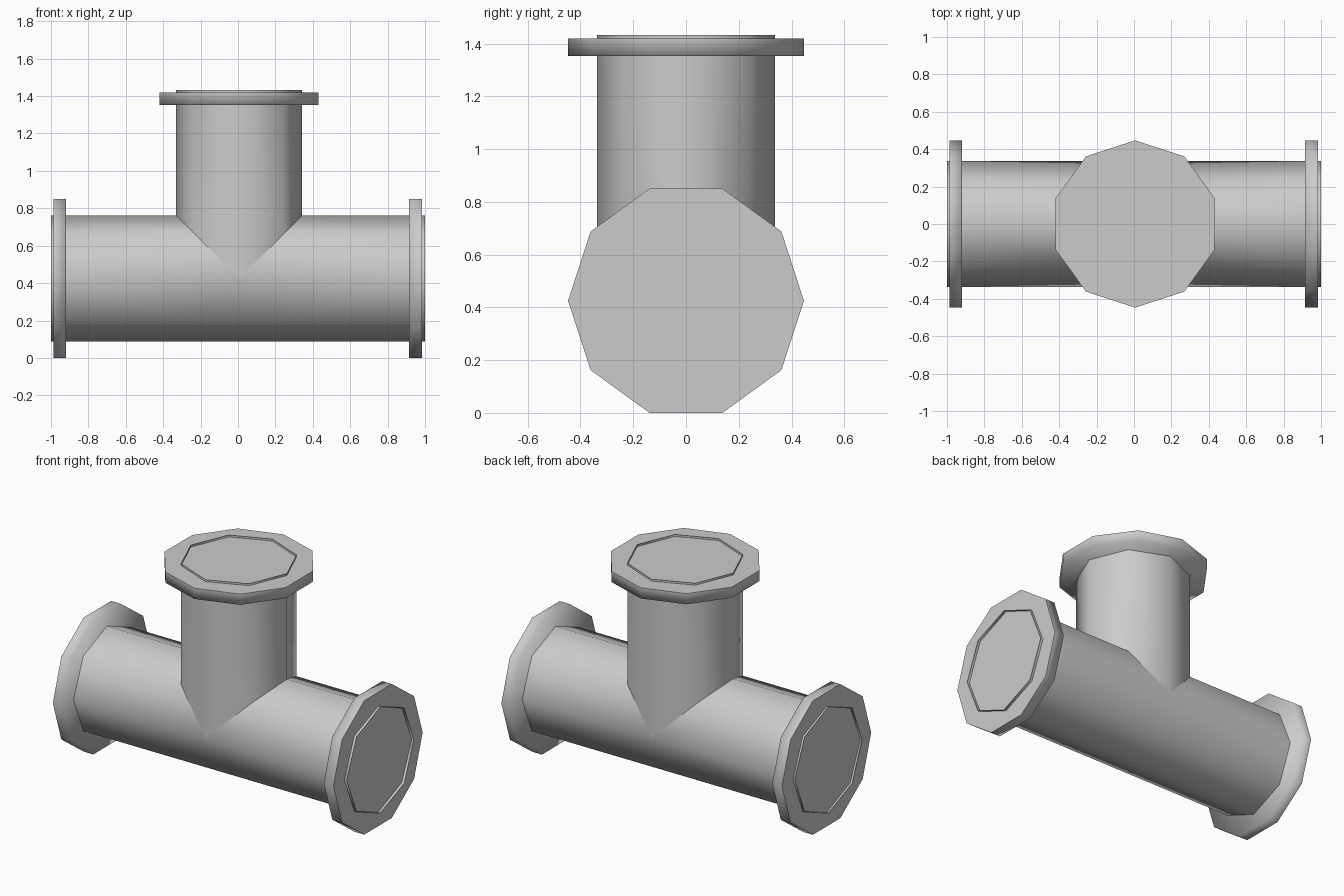
import bpy
import bmesh
from math import cos, sin, pi
from mathutils import Vector

cube = bpy.data.objects.get("Cube")
if cube:
    bpy.data.objects.remove(cube, do_unlink=True)

# One grey for the whole fitting
grey = bpy.data.materials.new("pipe_grey")
grey.use_nodes = True
colour = (0.6, 0.6, 0.6, 1)
grey.diffuse_color = colour
grey.node_tree.nodes["Principled BSDF"].inputs["Base Color"].default_value = colour

AXIS_Z = 0.425          # height of the run's centre line
BRANCH_X = 0.006        # centre line of the branch
PIPE_R = 0.337
FLANGE_R = 0.447
THICK = 0.068


def prism(axis, start, end, radius, sides, closed):
    """Prism along the run (X) or the branch (Z); a closed one has a crisp end face."""
    bm = bmesh.new()
    rings = []
    for along in (start, end):
        ring = []
        for i in range(sides):
            a = 2 * pi * i / sides
            y, other = radius * cos(a), radius * sin(a)
            if axis == "X":
                co = (along, y, AXIS_Z + other)
            else:
                co = (BRANCH_X + other, y, along)
            ring.append(bm.verts.new(co))
        rings.append(ring)
    low, high = rings
    for i in range(sides):
        j = (i + 1) % sides
        bm.faces.new((low[i], low[j], high[j], high[i]))
    if closed:
        bm.faces.new(low)
        for edge in bm.faces.new(high).edges:
            edge.smooth = False
    bmesh.ops.recalc_face_normals(bm, faces=bm.faces)
    return bm


def mitre(bm, keep_above):
    """Trim along the two diagonal planes where branch and run meet."""
    corner = Vector((BRANCH_X, 0, AXIS_Z))
    for side in (-1, 1):
        bmesh.ops.bisect_plane(bm, geom=bm.verts[:] + bm.edges[:] + bm.faces[:],
                               dist=1e-5, plane_co=corner, plane_no=(side, 0, 1))
    doomed = []
    for face in bm.faces:
        c = face.calc_center_median() - corner
        if (c.z > abs(c.x)) != keep_above:
            doomed.append(face)
    bmesh.ops.delete(bm, geom=doomed, context="FACES")


def finish(bm, name):
    mesh = bpy.data.meshes.new(name)
    for face in bm.faces:
        face.smooth = True
    bm.to_mesh(mesh)
    bm.free()
    mesh.materials.append(grey)
    bpy.context.collection.objects.link(bpy.data.objects.new(name, mesh))


# Open thin-walled run and branch, mitred together
run = prism("X", -1, 1, PIPE_R, 8, False)
mitre(run, False)
finish(run, "run_pipe")

branch = prism("Z", AXIS_Z - 0.1, 1.433, PIPE_R, 8, False)
mitre(branch, True)
finish(branch, "branch_pipe")

# Ten-sided blind flanges just short of each pipe end, crisp on the outer face
for name, axis, inner, outward in (("right_flange", "X", -0.919, -1),
                                   ("left_flange", "X", 0.915, 1),
                                   ("top_flange", "Z", 1.352, 1)):
    finish(prism(axis, inner, inner + outward * THICK, FLANGE_R, 10, True), name)
